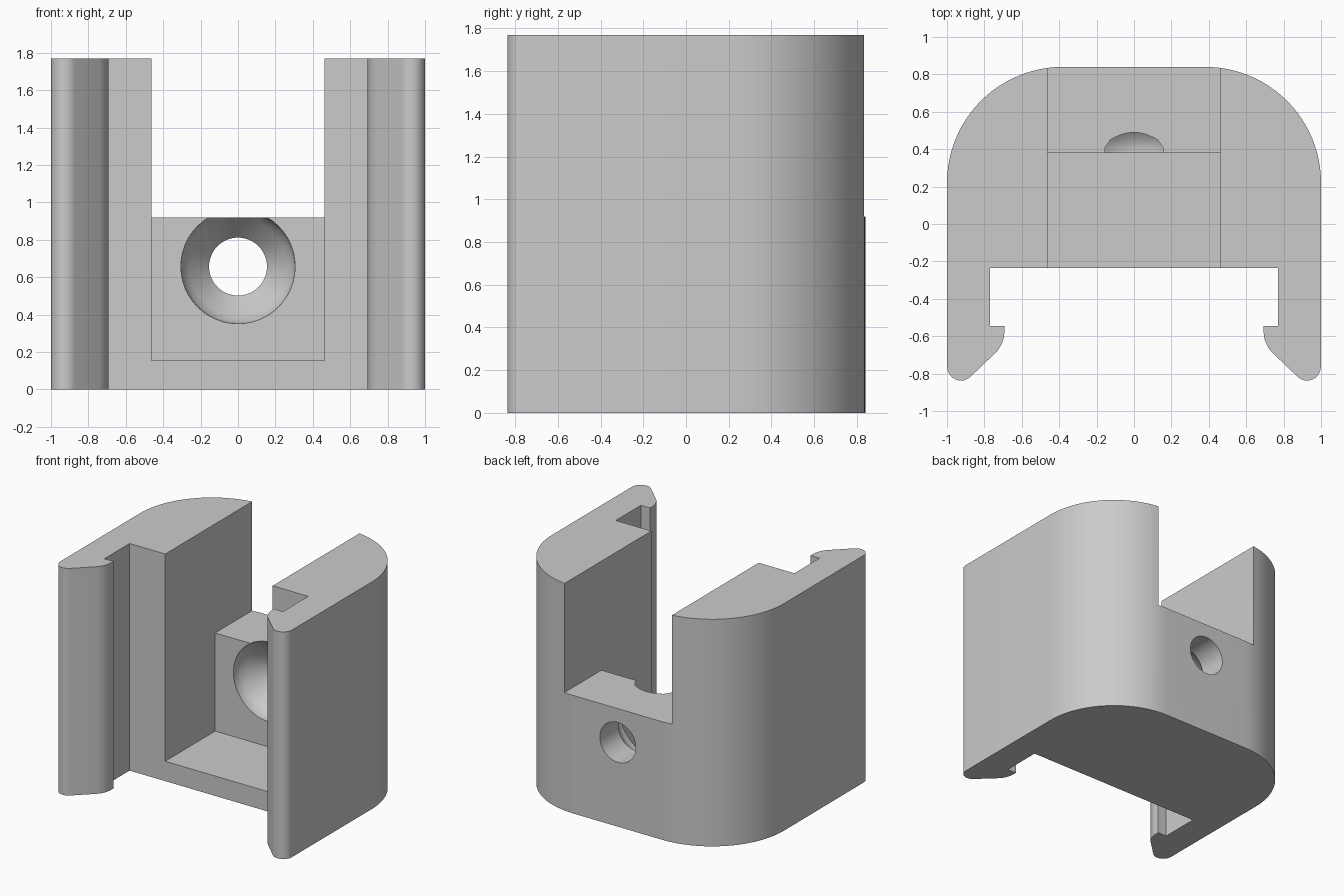
import bpy, bmesh, math
from mathutils import Vector

if "Cube" in bpy.data.objects:
    bpy.data.objects.remove(bpy.data.objects["Cube"])

H = 1.77          # bracket height
SLOT = 0.463      # half width of the slot
HOLE_Z = 0.657    # screw hole height

grey = bpy.data.materials.new("plain grey")
grey.diffuse_color = (0.6, 0.6, 0.6, 1)
grey.use_nodes = True
grey.node_tree.nodes["Principled BSDF"].inputs["Base Color"].default_value = grey.diffuse_color


def arc(cx, cy, r, a0, a1, n):
    return [(cx + r * math.cos(math.radians(a0 + (a1 - a0) * i / n)),
             cy + r * math.sin(math.radians(a0 + (a1 - a0) * i / n))) for i in range(n + 1)]


def finish(name, bm):
    bmesh.ops.recalc_face_normals(bm, faces=bm.faces[:])
    me = bpy.data.meshes.new(name)
    bm.to_mesh(me)
    bm.free()
    me.materials.append(grey)
    ob = bpy.data.objects.new(name, me)
    bpy.context.collection.objects.link(ob)
    return ob


def prism(name, outline, z0, z1):
    bm = bmesh.new()
    face = bm.faces.new([bm.verts.new((x, y, z0)) for x, y in outline])
    ext = bmesh.ops.extrude_face_region(bm, geom=[face])
    bmesh.ops.translate(bm, vec=(0, 0, z1 - z0),
                        verts=[v for v in ext["geom"] if isinstance(v, bmesh.types.BMVert)])
    return finish(name, bm)


def lathe_y(name, profile, n=48):
    # rings of (y, radius) around the screw axis
    bm = bmesh.new()
    rings = [[bm.verts.new((r * math.cos(2 * math.pi * i / n), y,
                            HOLE_Z + r * math.sin(2 * math.pi * i / n))) for i in range(n)]
             for y, r in profile]
    for a, b in zip(rings, rings[1:]):
        for i in range(n):
            j = (i + 1) % n
            bm.faces.new((a[i], a[j], b[j], b[i]))
    bm.faces.new(rings[0])
    bm.faces.new(rings[-1])
    return finish(name, bm)


def cut(target, cutter):
    mod = target.modifiers.new("cut", "BOOLEAN")
    mod.operation = "DIFFERENCE"
    mod.solver = "EXACT"
    mod.object = cutter
    bpy.context.view_layer.objects.active = target
    bpy.ops.object.modifier_apply(modifier=mod.name)
    bpy.data.objects.remove(cutter)


# right half of the outline: inner channel, hooked clip tip, outer wall, rounded back
half = [(0.77, -0.235), (0.77, -0.545), (0.693, -0.545)]
half += arc(0.853, -0.575, 0.16, 180, 225, 6)
half += arc(0.925, -0.763, 0.074, 225, 360, 12)
half += arc(0.38, 0.22, 0.62, 0, 90, 24)
outline = half + [(-x, y) for x, y in reversed(half)]
bracket = prism("clip_bracket", outline, 0, H)

# slot in front of the screw wall, and opening above it
box = lambda y0, y1: [(-SLOT, y0), (SLOT, y0), (SLOT, y1), (-SLOT, y1)]
cut(bracket, prism("front_slot_cutter", box(-0.5, 0.38), 0.155, 2))
cut(bracket, prism("top_opening_cutter", box(-0.5, 1.2), 0.92, 2))

# countersunk screw hole
cut(bracket, lathe_y("screw_hole_cutter", [(0.3, 0.307), (0.41, 0.305), (0.45, 0.292),
                                           (0.49, 0.263), (0.61, 0.155), (1.0, 0.155)]))

bpy.ops.object.select_all(action="DESELECT")
bracket.select_set(True)
bpy.context.view_layer.objects.active = bracket
bpy.ops.object.shade_smooth_by_angle(angle=math.radians(30))
